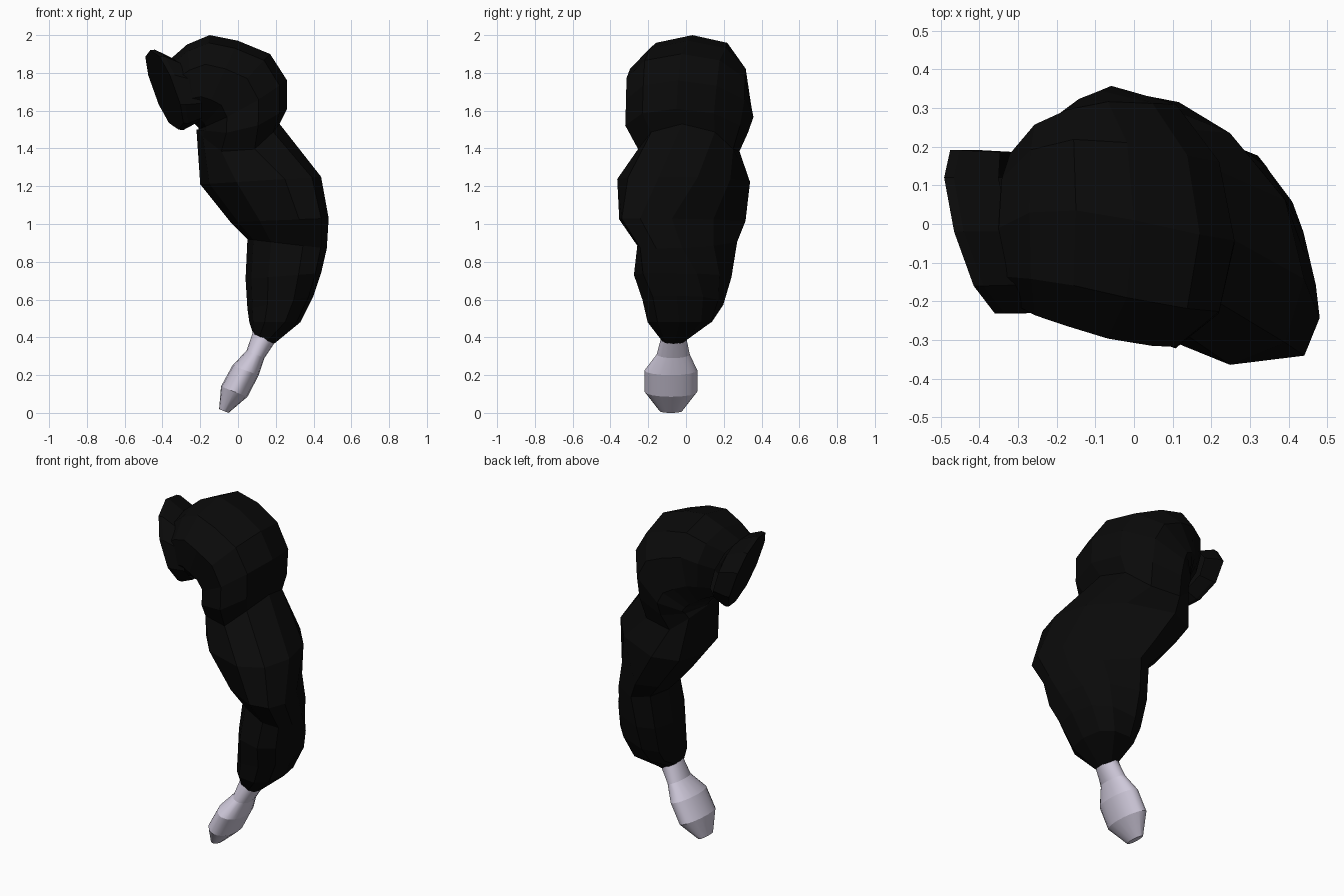
import bpy, bmesh, math
from mathutils import Vector

if "Cube" in bpy.data.objects:
    bpy.data.objects.remove(bpy.data.objects["Cube"])


def material(name, rgb):
    m = bpy.data.materials.new(name)
    m.diffuse_color = (*rgb, 1)
    m.use_nodes = True
    m.node_tree.nodes["Principled BSDF"].inputs["Base Color"].default_value = m.diffuse_color
    return m


black = material("black cloth", (0.003, 0.003, 0.003))
pale = material("pale lavender", (0.62, 0.58, 0.70))


def spow(v, p):
    return math.copysign(abs(v) ** p, v)


def skin(name, loops, mat, caps=(0, -1)):
    """Bridge loops of points into a mesh object and cap the chosen ends."""
    bm = bmesh.new()
    rows = [[bm.verts.new(p) for p in loop] for loop in loops]
    n = len(rows[0])
    for p, q in zip(rows, rows[1:]):
        for i in range(n):
            j = (i + 1) % n
            bm.faces.new((p[i], p[j], q[j], q[i]))
    for k in caps:
        bm.faces.new(rows[k])
    bmesh.ops.recalc_face_normals(bm, faces=bm.faces)
    me = bpy.data.meshes.new(name)
    bm.to_mesh(me)
    bm.free()
    me.materials.append(mat)
    ob = bpy.data.objects.new(name, me)
    bpy.context.collection.objects.link(ob)
    return ob


def section(ring, sides, power):
    """Inner (x, z), outer (x, z), front y, back y, outer skew, inner skew, sag."""
    x0, z0, x1, z1, ya, yb, skew_out, skew_in, sag = ring
    c = Vector(((x0 + x1) / 2, (ya + yb) / 2, (z0 + z1) / 2))
    a = Vector(((x1 - x0) / 2, 0, (z1 - z0) / 2))
    loop = []
    for i in range(sides):
        t = 2 * math.pi * i / sides
        u, v = spow(math.cos(t), power), spow(math.sin(t), power)
        p = c + a * u + Vector((0, (yb - ya) / 2 * v, 0))
        if u > 0:
            p.y -= skew_out * u * (1 + 0.7 * math.sin(t))
        else:
            p.y -= skew_in * u * (1 - 0.7 * math.sin(t))
        p.z -= sag * abs(v) ** 3
        loop.append(p)
    return loop


# One sleeve: rounded shoulder puff, pinch, bent elbow, tapering cuff
shoulder = [
    (-0.26, 1.54, -0.35, 1.88, -0.21, 0.19, 0, 0, 0),
    (-0.23, 1.53, -0.27, 1.95, -0.25, 0.25, -0.03, 0.02, 0),
    (-0.22, 1.52, -0.15, 2.00, -0.28, 0.29, -0.03, 0.04, 0),
    (-0.21, 1.51, 0.00, 1.97, -0.31, 0.33, 0, 0.06, 0),
    (-0.21, 1.50, 0.17, 1.90, -0.325, 0.35, 0.04, 0.08, 0),
    (-0.21, 1.50, 0.26, 1.76, -0.325, 0.36, 0.06, 0.10, 0.02),
    (-0.215, 1.50, 0.26, 1.61, -0.33, 0.33, 0.05, 0.10, 0.06),
]
arm = [
    (-0.22, 1.50, 0.22, 1.53, -0.26, 0.28, 0.03, 0.10, 0.14),
    (-0.20, 1.21, 0.44, 1.25, -0.36, 0.335, 0.13, 0.13, 0),
    (-0.04, 1.01, 0.48, 1.03, -0.335, 0.31, 0.23, 0.13, 0),
    (0.05, 0.92, 0.47, 0.87, -0.245, 0.27, 0.17, 0.08, 0),
    (0.04, 0.71, 0.44, 0.74, -0.275, 0.24, 0.08, 0.08, 0),
    (0.05, 0.55, 0.40, 0.62, -0.235, 0.20, 0.03, 0.04, 0),
    (0.06, 0.48, 0.33, 0.48, -0.21, 0.14, 0, 0.02, 0),
    (0.08, 0.42, 0.19, 0.365, -0.13, 0.00, 0, 0, 0),
]
skin("sleeve", [section(r, 10, 0.88) for r in shoulder] + [section(r, 10, 0.78) for r in arm],
     black, caps=(-1,))

# Armhole collar: a short tilted drum where the sleeve meets the body
drum = []
for centre, a, b in (
    ((-0.39, -0.02, 1.71), (0.075, 0, -0.21), (-0.06, 0.22, 0)),
    ((-0.365, -0.02, 1.71), (0.075, 0, -0.213), (-0.06, 0.22, 0)),
    ((-0.27, -0.02, 1.70), (0.05, 0, -0.165), (-0.06, 0.215, 0)),
):
    angles = [2 * math.pi * i / 10 for i in range(10)]
    drum.append([Vector(centre) + Vector(a) * spow(math.cos(t), 0.85)
                 + Vector(b) * spow(math.sin(t), 0.85) for t in angles])
skin("armhole_collar", drum, black, caps=(0,))

# Mitten-like hand, smooth around but creased between its bands
SIDES = 16
hand_rings = [
    (0.08, 0.43, 0.20, 0.38, -0.13, 0.00),
    (0.045, 0.33, 0.14, 0.29, -0.155, 0.02),
    (-0.03, 0.25, 0.11, 0.20, -0.22, 0.06),
    (-0.09, 0.14, 0.05, 0.085, -0.22, 0.06),
    (-0.10, 0.02, -0.05, 0.00, -0.14, -0.02),
]
hand = skin("hand", [section(r + (0, 0, 0), SIDES, 1.0) for r in hand_rings], pale)
for face in hand.data.polygons:
    face.use_smooth = True
for edge in hand.data.edges:
    i, j = edge.vertices
    edge.use_edge_sharp = i // SIDES == j // SIDES
